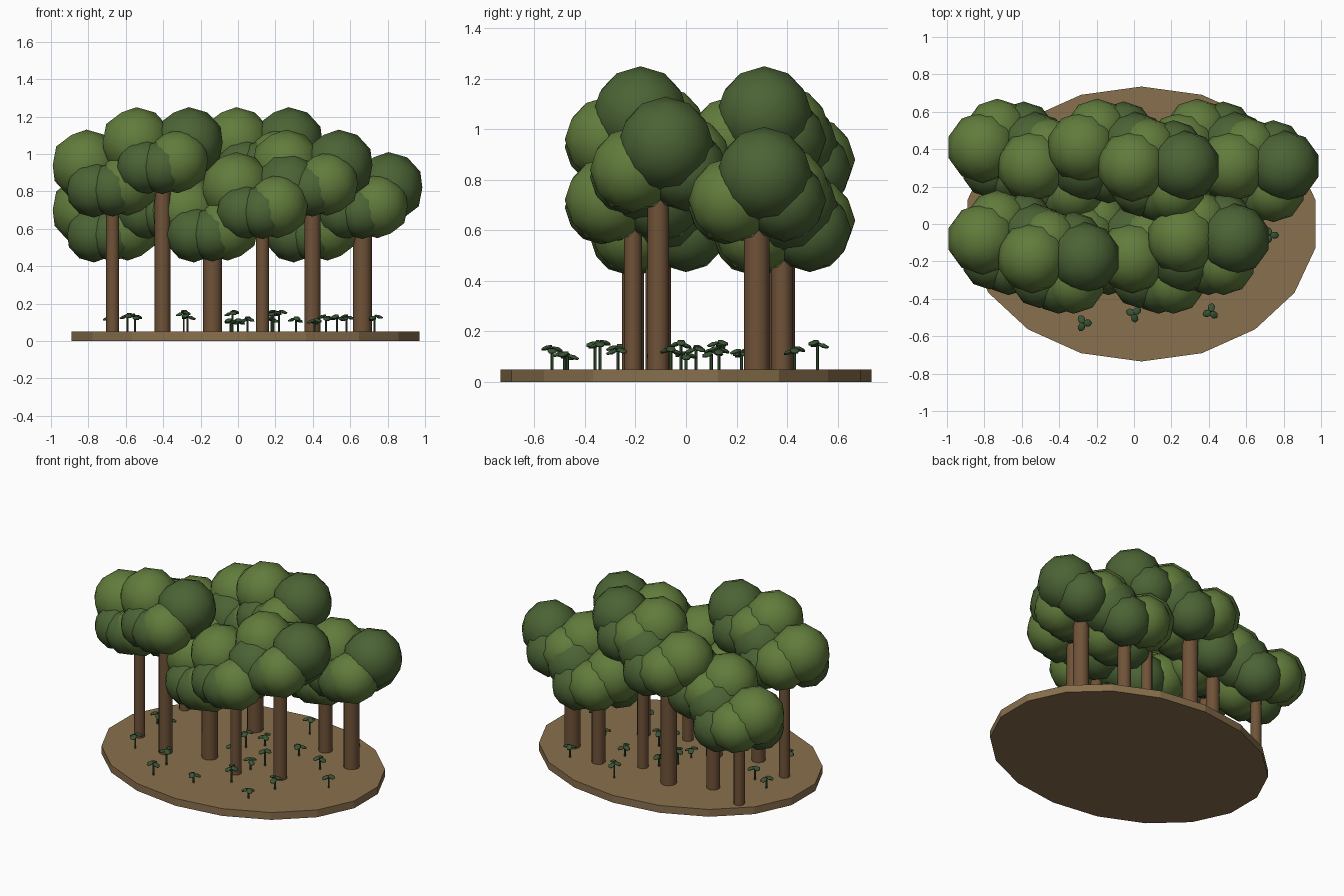
import bpy, math

if "Cube" in bpy.data.objects:
    bpy.data.objects.remove(bpy.data.objects["Cube"])


def material(name, rgb):
    m = bpy.data.materials.new(name)
    m.diffuse_color = (*rgb, 1)
    m.use_nodes = True
    m.node_tree.nodes["Principled BSDF"].inputs["Base Color"].default_value = m.diffuse_color
    return m


SOIL = material("soil", (0.25, 0.16, 0.075))
BARK = material("bark", (0.16, 0.085, 0.04))
LIGHT = material("light_leaf", (0.12, 0.20, 0.045))
DARK = material("dark_leaf", (0.07, 0.125, 0.035))
SHRUB = material("sapling_leaf", (0.04, 0.09, 0.035))


def finish(name, mat, smooth=None):
    o = bpy.context.object
    o.name = name
    o.data.materials.append(mat)
    if smooth:
        bpy.ops.object.shade_smooth_by_angle(angle=math.radians(smooth))
    return o


def post(name, x, y, z0, z1, r, sides, mat):
    bpy.ops.mesh.primitive_cylinder_add(vertices=sides, radius=r, depth=z1 - z0,
                                        location=(x, y, (z0 + z1) / 2))
    return finish(name, mat, 50)


def blob(name, loc, r, mat, sub=2, scale=(1, 1, 1), rot=(0, 0, 0)):
    bpy.ops.mesh.primitive_ico_sphere_add(subdivisions=sub, radius=r, location=loc,
                                          rotation=rot)
    o = finish(name, mat, 60)
    o.scale = scale
    return o


# Oval ground slab
bpy.ops.mesh.primitive_cylinder_add(vertices=18, radius=1, depth=0.05,
                                    location=(0.04, 0, 0.025))
bpy.context.object.scale = (0.945, 0.735, 1)
finish("ground_slab", SOIL)

# Canopy clumps: offset from the trunk, drop from the tree top, radius, colour
CLUMPS = [
    (-0.14, 0.03, -0.19, 0.19, LIGHT),
    (0.14, 0.03, -0.19, 0.19, DARK),
    (0.08, -0.10, -0.29, 0.17, LIGHT),
    (-0.10, -0.09, -0.32, 0.15, DARK),
    (0.00, -0.125, -0.32, 0.145, DARK),
    (-0.06, 0.12, -0.25, 0.17, LIGHT),
    (0.08, 0.11, -0.29, 0.165, DARK),
]

# Eleven trees in two staggered rows, back row first
for i in range(11):
    col, row = i % 6, i // 6
    x = -0.67 + 0.267 * col
    y = (0.38, -0.11)[row] - 0.10 * (col % 2)
    top = 0.89 + 0.12 * (i % 4)
    post(f"trunk_{i}", x, y, 0.03, top - 0.25, (0.035, 0.043, 0.051)[i % 3], 12, BARK)
    for k, (dx, dy, dz, r, mat) in enumerate(CLUMPS):
        blob(f"canopy_{i}_{k}", (x + dx, y + dy, top + dz), r, mat)

# Saplings: position and height of the leaf tuft
SAPLINGS = [
    (-0.27, -0.53, 0.125), (0.0, -0.48, 0.10), (0.41, -0.47, 0.10), (0.73, -0.06, 0.12),
    (-0.59, -0.27, 0.13), (-0.29, -0.36, 0.145), (0.19, -0.34, 0.145), (0.47, -0.27, 0.12),
    (0.18, -0.12, 0.11), (0.53, 0.13, 0.12), (0.31, 0.22, 0.11), (0.18, 0.52, 0.145),
    (0.22, -0.02, 0.145), (-0.03, 0.13, 0.145), (0.05, 0.22, 0.11), (0.58, 0.43, 0.12),
    (-0.55, 0.04, 0.125), (-0.68, 0.10, 0.11), (-0.04, 0.0, 0.10),
]
for i, (x, y, h) in enumerate(SAPLINGS):
    post(f"sapling_stem_{i}", x, y, 0.04, h, 0.006, 6, SHRUB)
    for k in range(3):
        a = i * 0.7 + k * math.tau / 3
        blob(f"sapling_leaf_{i}_{k}",
             (x + 0.022 * math.cos(a), y + 0.024 * math.sin(a), h + 0.006 * (k - 0.3)),
             0.027, SHRUB, 1, (1, 0.8, 0.35), (0, 0.35, a))
